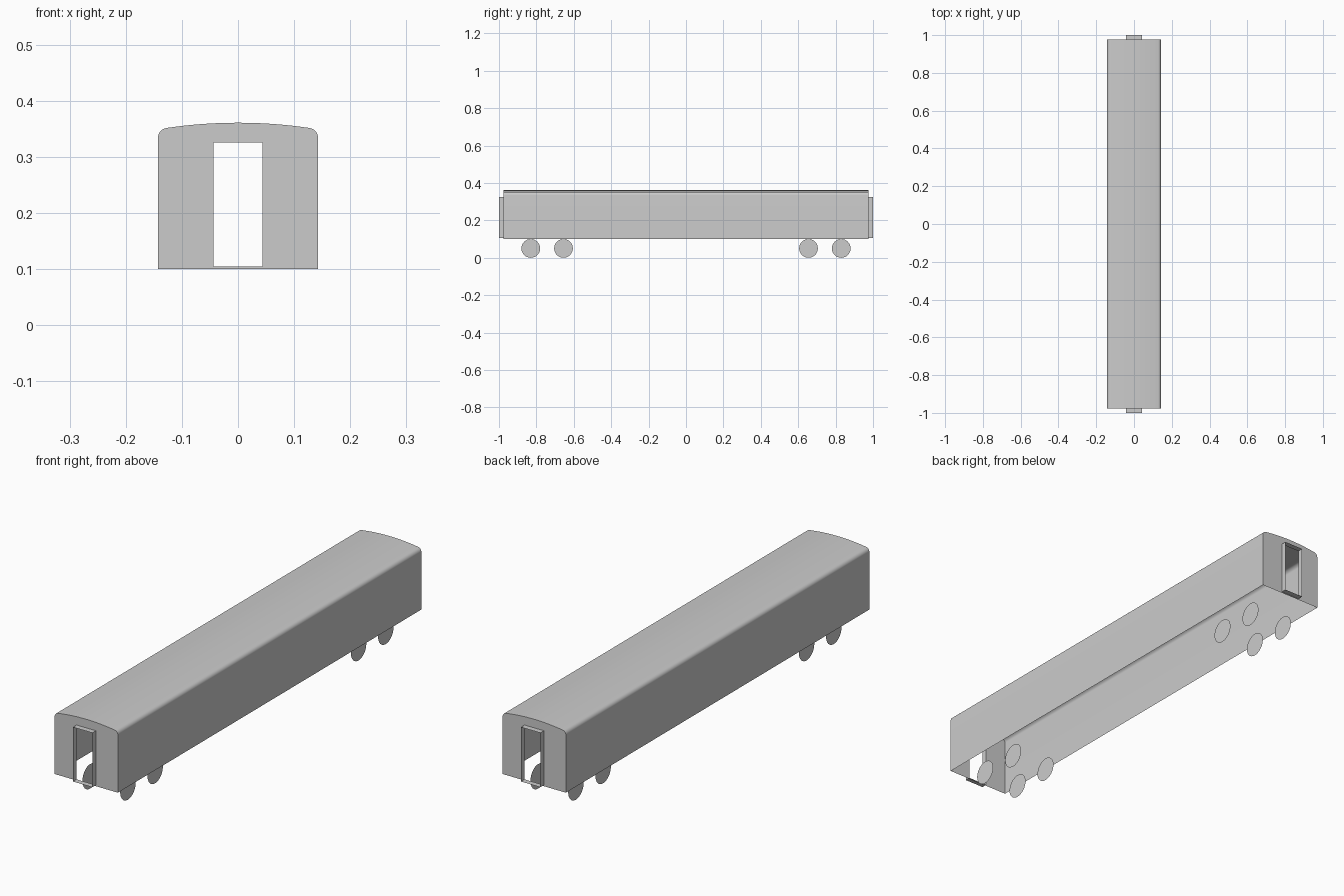
import bpy, bmesh
from math import sin, cos, asin, radians, pi
from mathutils import Matrix

if "Cube" in bpy.data.objects:
    bpy.data.objects.remove(bpy.data.objects["Cube"])

END_Y, TIP_Y = -0.977, -1.0      # end wall and tip of the gangway
HALF_W, FLOOR_Z, ROOF_Z = 0.1425, 0.1, 0.361
DOOR = [(0, 0.1045), (0.0435, 0.1045), (0.0435, 0.326), (0, 0.326)]


def finish(bm, name, mirror_x=True, mirror_y=True):
    """Turn a quarter-model bmesh into a mirrored object."""
    mesh = bpy.data.meshes.new(name)
    bm.to_mesh(mesh)
    bm.free()
    obj = bpy.data.objects.new(name, mesh)
    bpy.context.collection.objects.link(obj)
    bpy.ops.object.select_all(action='DESELECT')
    bpy.context.view_layer.objects.active = obj
    obj.select_set(True)
    bpy.ops.object.shade_smooth_by_angle(angle=radians(35))
    mod = obj.modifiers.new("Mirror", 'MIRROR')
    mod.use_axis = (mirror_x, mirror_y, False)
    return obj


def sweep(bm, profile, y0, y1):
    """Sweep an x-z profile along y, returning the verts at y0."""
    a = [bm.verts.new((x, y0, z)) for x, z in profile]
    b = [bm.verts.new((x, y1, z)) for x, z in profile]
    for i in range(len(profile) - 1):
        bm.faces.new((a[i], b[i], b[i + 1], a[i + 1]))
    return a


# Half cross-section: side wall, rounded eave, shallow roof arc
r, roof_r = 0.017, 0.869
edge = asin((HALF_W - r) / (roof_r - r))
profile = [(HALF_W, FLOOR_Z)]
eave_z = ROOF_Z - roof_r + (roof_r - r) * cos(edge)
for i in range(9):
    t = (pi / 2 - edge) * i / 8
    profile.append((HALF_W - r + r * cos(t), eave_z + r * sin(t)))
for i in range(1, 9):
    t = edge * (1 - i / 8)
    profile.append((roof_r * sin(t), ROOF_Z - roof_r + roof_r * cos(t)))

# Body shell, open underneath, with a doorway cut in each end
bm = bmesh.new()
rim = sweep(bm, profile, END_Y, 0)
base = bm.verts.new((0, END_Y, FLOOR_Z))
door = [bm.verts.new((x, END_Y, z)) for x, z in reversed(DOOR)]
bm.faces.new([base] + rim + door)
finish(bm, "carriage_body")

# Thin gangway frames around the end doors
bm = bmesh.new()
sweep(bm, DOOR, TIP_Y, END_Y)
finish(bm, "gangway_frames")

# Flat disc wheels
for name, y in (("outer_wheels", -0.83), ("inner_wheels", -0.655)):
    bm = bmesh.new()
    bmesh.ops.create_circle(
        bm, cap_ends=True, segments=32, radius=0.05,
        matrix=Matrix.Translation((0.085, y, 0.05)) @ Matrix.Rotation(pi / 2, 4, 'Y'))
    finish(bm, name)
